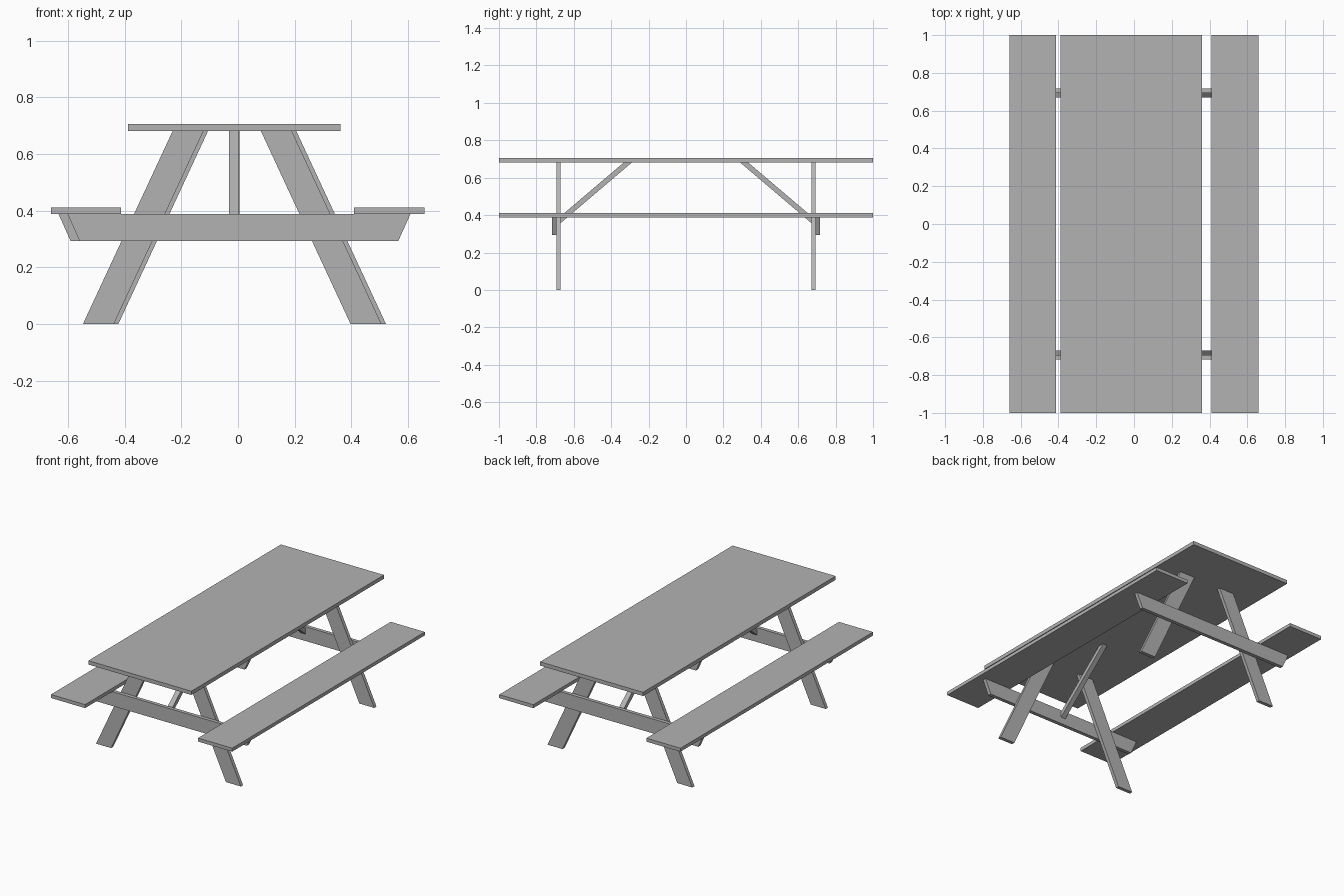
import bpy
import bmesh
from math import pi
from mathutils import Matrix, Vector

cube = bpy.data.objects.get("Cube")
if cube:
    bpy.data.objects.remove(cube, do_unlink=True)

# One flat grey for all the boards
grey = bpy.data.materials.new("plain grey")
grey.use_nodes = True
colour = (0.45, 0.45, 0.45, 1)
grey.diffuse_color = colour
grey.node_tree.nodes["Principled BSDF"].inputs["Base Color"].default_value = colour

CENTRE_X = -0.0125
TOP_UNDERSIDE = 0.68
LEG_INNER, LEG_OUTER, BEAM_OUTER = -0.67, -0.693, -0.717


def board(name, outline, thickness, turned=False):
    """Extrude a planar outline; turned boards are spun half round the table centre."""
    bm = bmesh.new()
    face = bm.faces.new([bm.verts.new(p) for p in outline])
    extruded = bmesh.ops.extrude_face_region(bm, geom=[face])
    moved = [v for v in extruded["geom"] if isinstance(v, bmesh.types.BMVert)]
    bmesh.ops.translate(bm, verts=moved, vec=Vector(thickness))
    if turned:
        bmesh.ops.rotate(bm, verts=bm.verts, cent=(CENTRE_X, 0, 0),
                         matrix=Matrix.Rotation(pi, 3, "Z"))
    bmesh.ops.recalc_face_normals(bm, faces=bm.faces)
    mesh = bpy.data.meshes.new(name)
    bm.to_mesh(mesh)
    bm.free()
    mesh.materials.append(grey)
    obj = bpy.data.objects.new(name, mesh)
    bpy.context.collection.objects.link(obj)


def plank(name, x0, x1, z0, z1):
    """Full-length horizontal board."""
    board(name, [(x0, -1, z0), (x1, -1, z0), (x1, 1, z0), (x0, 1, z0)], (0, 0, z1 - z0))


def upright(name, y0, y1, profile, turned):
    """Board with an x-z profile, standing across the table."""
    board(name, [(x, y0, z) for x, z in profile], (0, y1 - y0, 0), turned)


# Table top and seats
plank("table_top", -0.388, 0.361, TOP_UNDERSIDE, 0.705)
plank("right_seat", -0.66, -0.412, 0.387, 0.41)
plank("left_seat", 0.41, 0.658, 0.387, 0.41)

# Trestle at each end, the back one turned half round
for end, turned in (("front", False), ("back", True)):
    # Splayed legs: foot start and head start, both of the same width
    for side, foot, head in (("a", -0.547, -0.231), ("b", 0.397, 0.081)):
        w = 0.109
        upright(f"{end}_leg_{side}", LEG_OUTER, LEG_INNER,
                [(foot, 0), (foot + w, 0), (head + w, TOP_UNDERSIDE), (head, TOP_UNDERSIDE)],
                turned)

    # Seat beam with slanted ends, outside the legs
    upright(f"{end}_seat_beam", BEAM_OUTER, LEG_OUTER,
            [(-0.559, 0.293), (0.566, 0.293), (0.608, 0.387), (-0.601, 0.387)], turned)

    # Diagonal brace from the beam up to the table top
    brace = [(LEG_OUTER, 0.338), (-0.291, TOP_UNDERSIDE),
             (-0.334, TOP_UNDERSIDE), (LEG_OUTER, 0.375)]
    board(f"{end}_brace", [(-0.031, y, z) for y, z in brace], (0.034, 0, 0), turned)
